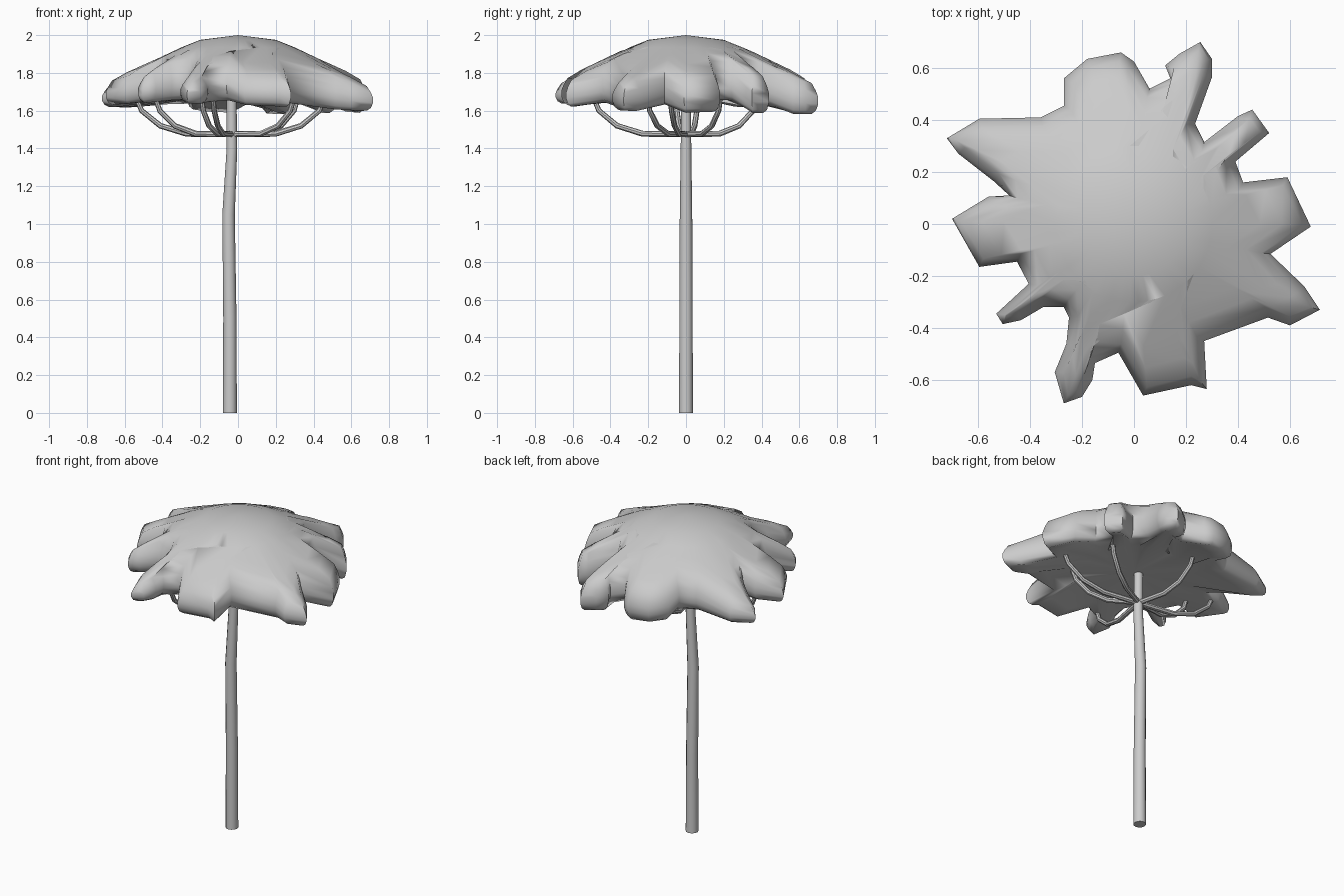
import bpy, bmesh, math
from mathutils import Vector

if "Cube" in bpy.data.objects:
    bpy.data.objects.remove(bpy.data.objects["Cube"])

# canopy outline seen from above, counter-clockwise
OUTLINE = [(.68, -.01), (.59, .18), (.42, .16), (.39, .24), (.52, .35), (.455, .44), (.40, .415),
           (.27, .315), (.235, .385), (.30, .565), (.30, .635), (.255, .70), (.175, .655), (.12, .61),
           (.14, .56), (.06, .52), (0, .625), (-.05, .66), (-.18, .635), (-.27, .56), (-.27, .455),
           (-.36, .41), (-.595, .405), (-.72, .33), (-.675, .27), (-.54, .165), (-.48, .11), (-.56, .105),
           (-.70, .02), (-.595, -.165), (-.45, -.145), (-.405, -.23), (-.53, -.345), (-.505, -.385),
           (-.435, -.37), (-.35, -.32), (-.27, -.32), (-.25, -.36), (-.26, -.46), (-.305, -.57),
           (-.27, -.69), (-.20, -.665), (-.16, -.60), (-.15, -.535), (-.06, -.495), (.035, -.66),
           (.22, -.62), (.28, -.635), (.27, -.45), (.515, -.36), (.60, -.39), (.715, -.33),
           (.655, -.24), (.525, -.115)]
TOP = [(0, 2.0), (.2, 1.975), (.35, 1.915), (.5, 1.84), (.62, 1.79), (.8, 1.73)]


def top_z(r):
    for (r0, z0), (r1, z1) in zip(TOP, TOP[1:]):
        if r <= r1:
            return z0 + (z1 - z0) * (r - r0) / (r1 - r0)
    return TOP[-1][1]


def bottom_z(p):
    # lobes hang lower towards the back right
    drop = .05 + .03 * math.cos(math.atan2(p.y, p.x) - math.pi / 4)
    return 1.66 - drop * min(1, max(0, (p.length - .42) / .2))


def inset(pts, d):
    out = []
    for i, p in enumerate(pts):
        e = ((p - pts[i - 1]).normalized() + (pts[(i + 1) % len(pts)] - p).normalized()).normalized()
        out.append(p + Vector((-e.y, e.x)) * d)
    return out


def finish(bm, name, angle):
    bmesh.ops.recalc_face_normals(bm, faces=bm.faces)
    me = bpy.data.meshes.new(name)
    bm.to_mesh(me)
    bm.free()
    ob = bpy.data.objects.new(name, me)
    bpy.context.collection.objects.link(ob)
    bpy.ops.object.select_all(action='DESELECT')
    ob.select_set(True)
    bpy.context.view_layer.objects.active = ob
    bpy.ops.object.shade_smooth_by_angle(angle=math.radians(angle))


def bridge(bm, a, b):
    n = len(a)
    for i in range(n):
        bm.faces.new((a[i], a[(i + 1) % n], b[(i + 1) % n], b[i]))


def tube(name, path, radii, sides):
    bm = bmesh.new()
    path = [Vector(p) for p in path]
    rings = []
    for i, p in enumerate(path):
        t = (path[min(i + 1, len(path) - 1)] - path[max(i - 1, 0)]).normalized()
        q = Vector((0, 0, 1)).rotation_difference(t)
        rings.append([bm.verts.new(p + q @ Vector((radii[i] * math.cos(a), radii[i] * math.sin(a), 0)))
                      for a in [2 * math.pi * k / sides for k in range(sides)]])
    for a, b in zip(rings, rings[1:]):
        bridge(bm, a, b)
    bm.faces.new(rings[0])
    bm.faces.new(rings[-1])
    finish(bm, name, 40)


# canopy: domed top, rounded lobed rim, flat underside
bm = bmesh.new()
pts = [Vector(p) for p in OUTLINE]
inner, outer = inset(pts, .035), inset(pts, .012)
n = len(pts)
circle = [Vector((math.cos(2 * math.pi * i / n), math.sin(2 * math.pi * i / n))) for i in range(n)]
rings = []
for r in (.1, .2, .3):
    rings.append([bm.verts.new((c.x * r, c.y * r, top_z(r))) for c in circle])
for f in (.75, .88, 1):
    rings.append([bm.verts.new((p.x * f, p.y * f, top_z(p.length * f) - (.015 if f == 1 else 0)))
                  for p in inner])
# rounded side wall
for ring, k in ((outer, .22), (pts, .42), (pts, .65), (outer, .88)):
    rings.append([bm.verts.new((p.x, p.y, (top_z(p.length) - .015) * (1 - k) + bottom_z(p) * k))
                  for p in ring])
for f in (1, .85):
    rings.append([bm.verts.new((p.x * f, p.y * f, bottom_z(p * f))) for p in inner])
rings.append([bm.verts.new((c.x * .3, c.y * .3, 1.662)) for c in circle])
for a, b in zip(rings, rings[1:]):
    bridge(bm, a, b)
for ring, z in ((rings[0], 2.0), (rings[-1], 1.665)):
    c = bm.verts.new((0, 0, z))
    for i in range(n):
        bm.faces.new((ring[i - 1], ring[i], c))
finish(bm, "canopy", 75)

# trunk
tube("trunk", [(-.043, 0, 0), (-.043, 0, .5), (-.05, 0, 1.05), (-.032, 0, 1.4), (-.034, 0, 1.68)],
     [.037, .035, .033, .028, .026], 12)

# curved branches from the trunk up to the canopy
ENDS = [(-.13, .37), (.29, -.2), (.45, -.08), (.31, .18), (-.53, .06), (-.43, -.05), (-.13, -.48), (-.19, -.2)]
for i, (x, y) in enumerate(ENDS):
    start, end = Vector((-.034, 0)), Vector((x, y))
    path = []
    for f, z in ((0, 1.475), (.48, 1.478), (.76, 1.52), (.96, 1.6), (1.03, 1.68)):
        p = start.lerp(end, f)
        path.append((p.x, p.y, z))
    tube(f"branch_{i + 1}", path, [.016, .016, .015, .014, .013], 8)
